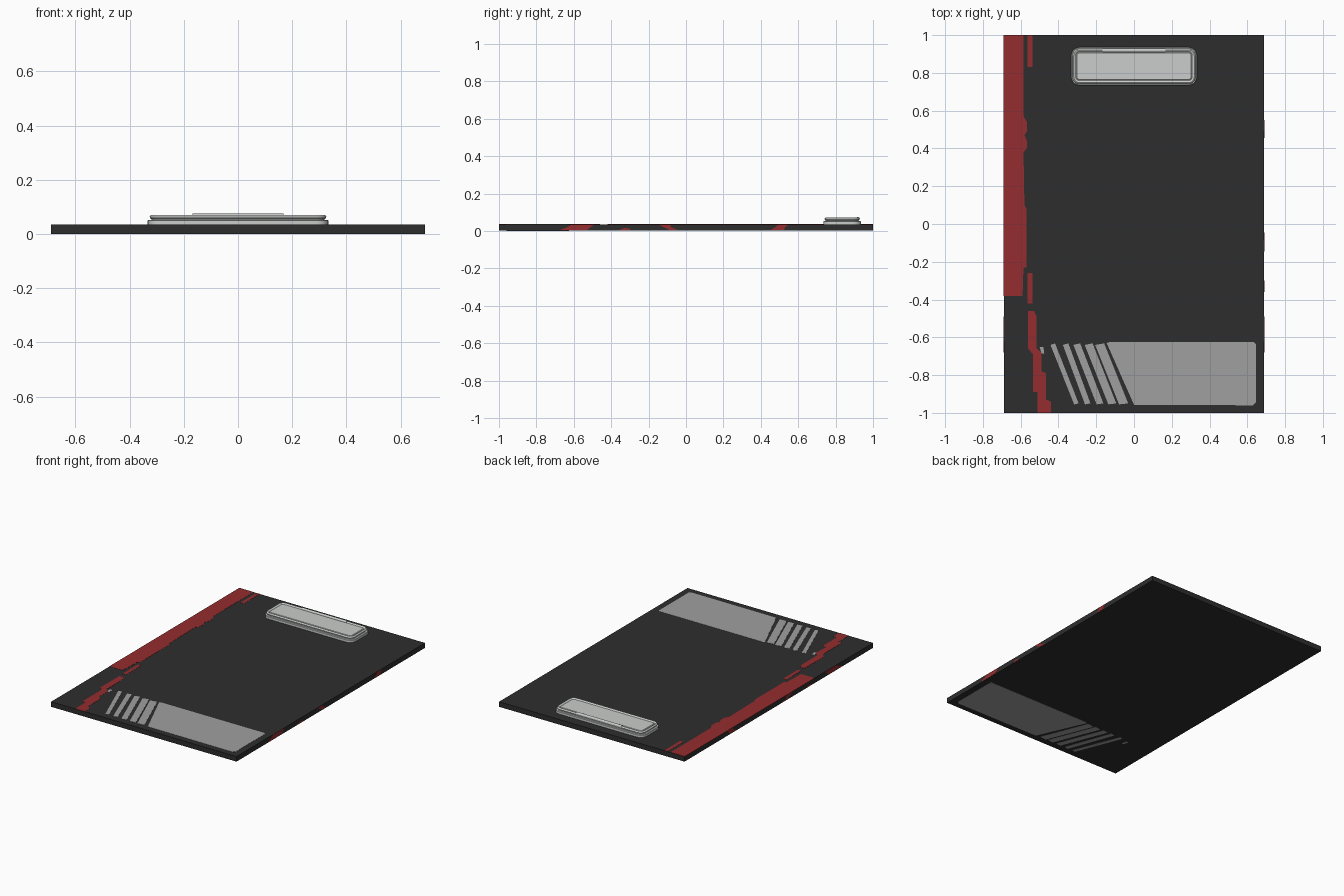
import bpy, bmesh, math

if "Cube" in bpy.data.objects:
    bpy.data.objects.remove(bpy.data.objects["Cube"])

def material(name, c):
    m = bpy.data.materials.new(name)
    m.diffuse_color = (*c, 1)
    m.use_nodes = True
    m.node_tree.nodes["Principled BSDF"].inputs["Base Color"].default_value = m.diffuse_color
    return m

BLACK = material("charcoal", (0.027, 0.027, 0.027))
RED = material("brick_red", (0.30, 0.026, 0.029))
GREY = material("label_grey", (0.35, 0.35, 0.35))
METAL = material("pale_metal", (0.59, 0.61, 0.595))

def finish(name, bm, mat):
    bmesh.ops.recalc_face_normals(bm, faces=bm.faces)
    me = bpy.data.meshes.new(name)
    bm.to_mesh(me)
    bm.free()
    me.materials.append(mat)
    ob = bpy.data.objects.new(name, me)
    bpy.context.collection.objects.link(ob)
    return ob

def box(name, x, y, z, mat):
    bm = bmesh.new()
    bmesh.ops.create_cube(bm, size=1)
    for v in bm.verts:
        v.co = [r[0] + (c + 0.5) * (r[1] - r[0]) for c, r in zip(v.co, (x, y, z))]
    return finish(name, bm, mat)

def plates(name, polys, place, mat, lo, hi):
    """Thin prisms from 2D outlines; place maps (a, b, depth) to a 3D point."""
    bm = bmesh.new()
    for poly in polys:
        low = [bm.verts.new(place(a, b, lo)) for a, b in poly]
        high = [bm.verts.new(place(a, b, hi)) for a, b in poly]
        bm.faces.new(low)
        bm.faces.new(high)
        for i in range(len(poly)):
            j = (i + 1) % len(poly)
            bm.faces.new((low[i], low[j], high[j], high[i]))
    return finish(name, bm, mat)

def rounded(hx, hy, r, n=6):
    pts = []
    for k, (sx, sy) in enumerate(((1, 1), (-1, 1), (-1, -1), (1, -1))):
        for i in range(n + 1):
            a = math.pi / 2 * (k + i / n)
            pts.append((sx * (hx - r) + r * math.cos(a), sy * (hy - r) + r * math.sin(a)))
    return pts

# Board
TOP = 0.035
box("board", (-0.689, 0.689), (-1, 1), (0.001, TOP), BLACK)

# Ragged red paint along the left of the top
def rect(x0, x1, y0, y1):
    return [(x0, y0), (x1, y0), (x1, y1), (x0, y1)]

red_top = [
    [(-.69, 1), (-.69, -.38), (-.59, -.38), (-.585, -.23), (-.57, -.23), (-.57, .08),
     (-.58, .1), (-.585, .38), (-.567, .4), (-.567, .44), (-.58, .47), (-.567, .49),
     (-.567, .54), (-.585, .57), (-.585, 1)],
    rect(-.563, -.538, .83, 1), rect(-.563, -.538, -.42, -.26),
    [(-.56, -.46), (-.53, -.46), (-.515, -.49), (-.515, -.66), (-.49, -.68), (-.49, -.78),
     (-.465, -.79), (-.465, -.93), (-.44, -.94), (-.44, -1), (-.51, -1), (-.51, -.89),
     (-.535, -.89), (-.535, -.69), (-.56, -.66)],
]
flat = lambda a, b, d: (a, b, d)
plates("red_top_paint", red_top, flat, RED, TOP - .0005, TOP + .001)

# Red splashes on both long edges
red_side = [
    [(-.68, .003), (-.53, .004), (-.51, .02), (-.49, .034), (-.61, .034), (-.64, .018)],
    [(-.36, .003), (-.30, .003), (-.30, .012), (-.33, .016)],
    [(-.145, .034), (-.085, .034), (-.08, .02), (-.045, .006), (-.09, .006), (-.12, .02)],
    [(.455, .006), (.525, .006), (.53, .02), (.55, .034), (.495, .034), (.475, .018)],
]
for side, s in (("right", 1), ("left", -1)):
    plates(side + "_edge_splashes", red_side, lambda a, b, d: (s * d, a, b), RED, .6885, .69)

# Grey label: solid block fading into slanted stripes, on both faces
grey = [[(-.145, -.63), (0, -.957), (.63, -.96), (.645, -.945), (.645, -.635), (.635, -.625), (-.13, -.625)]]
for xt, xb, w in ((-.43, -.305, .018), (-.362, -.245, .023), (-.303, -.18, .03), (-.24, -.115, .036), (-.182, -.055, .042)):
    h = w / 2 + .003
    grey.append([(xt - h, -.64), (xt + h, -.632), (xb + h, -.95), (xb - h, -.955)])
grey.append([(-.5, -.65), (-.48, -.65), (-.475, -.685), (-.49, -.685)])
plates("label_top", grey, flat, GREY, TOP - .0005, TOP + .001)
plates("label_underside", grey, flat, GREY, 0, .0015)

# Clip: stepped base, rolled rim and sunken panel as one loft
CY = .835
profile = [(0, TOP), (0, .050), (.002, .052), (.013, .052), (.013, .056), (.009, .058),
           (.007, .063), (.009, .068), (.014, .071), (.019, .070), (.023, .066), (.025, .064),
           (.028, .064), (.031, .067)]
bm = bmesh.new()
rings = [[bm.verts.new((x, y + CY, z)) for x, y in rounded(.333 - i, .101 - i, .045 - i)]
         for i, z in profile]
for a, b in zip(rings, rings[1:]):
    for i in range(len(a)):
        j = (i + 1) % len(a)
        bm.faces.new((a[i], a[j], b[j], b[i]))
bm.faces.new(rings[0])
bm.faces.new(rings[-1])
clip = finish("clip", bm, METAL)

# Hinge roll at the back of the clip
bm = bmesh.new()
bmesh.ops.create_cone(bm, cap_ends=True, segments=20, radius1=.010, radius2=.010, depth=.334)
for v in bm.verts:
    v.co = (v.co.z, v.co.x + .919, v.co.y + .065)
hinge = finish("hinge_roll", bm, METAL)

for ob in (clip, hinge):
    bpy.ops.object.select_all(action='DESELECT')
    ob.select_set(True)
    bpy.context.view_layer.objects.active = ob
    bpy.ops.object.shade_smooth_by_angle(angle=math.radians(40))
